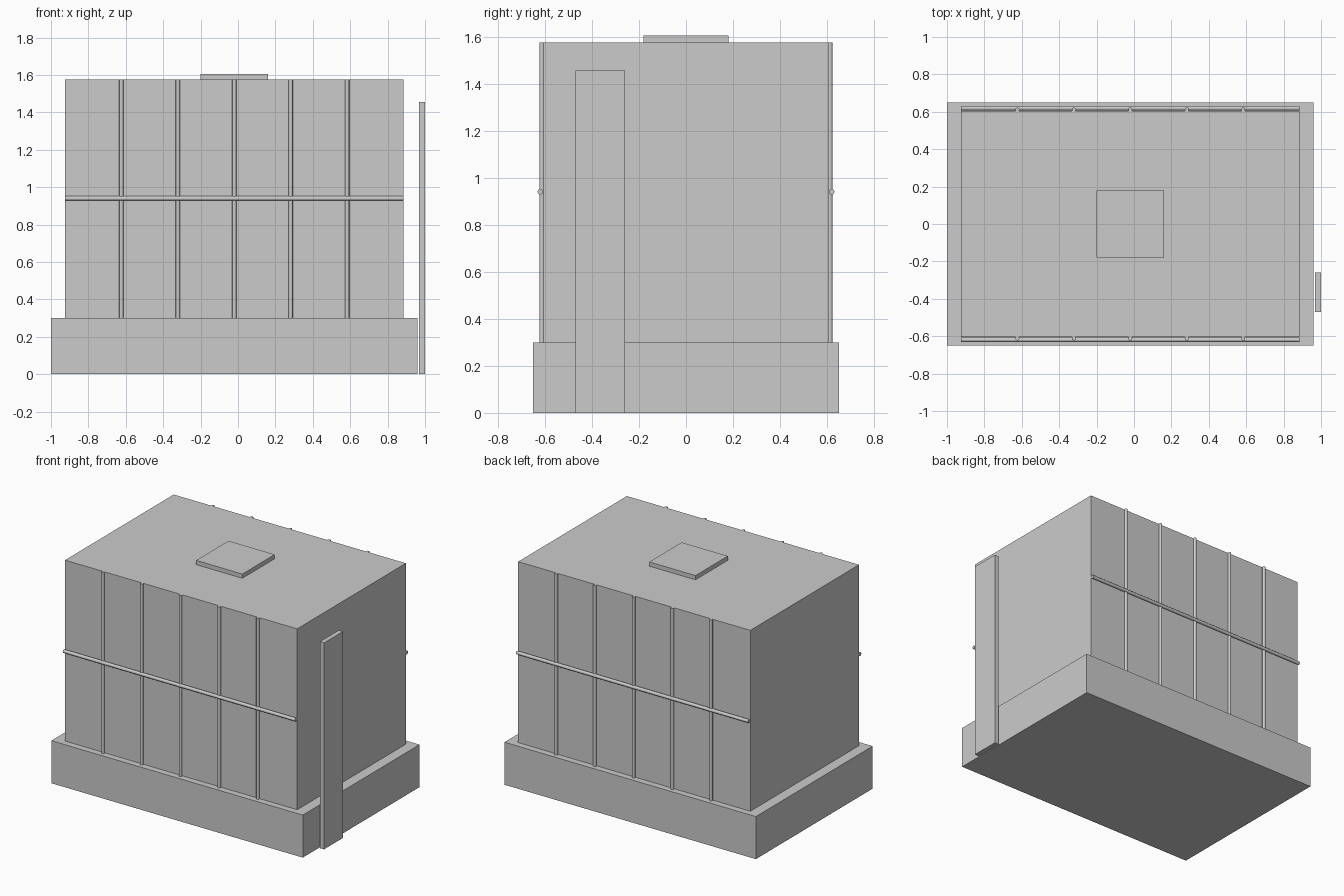
import bpy
import math

if "Cube" in bpy.data.objects:
    bpy.data.objects.remove(bpy.data.objects["Cube"])

CX = -0.02          # centre of the tank along x
BODY_Z = (0.30, 1.575)


def box(name, x, y, z):
    """Box from (min, max) ranges."""
    bpy.ops.mesh.primitive_cube_add(size=1, location=[(r[0] + r[1]) / 2 for r in (x, y, z)])
    ob = bpy.context.object
    ob.name = name
    ob.scale = [r[1] - r[0] for r in (x, y, z)]
    bpy.ops.object.transform_apply(location=False, rotation=False, scale=True)
    return ob


def rod(name, centre, length, radius, along_x=False):
    """Round bar, upright or lying along x."""
    rot = (0, math.pi / 2, 0) if along_x else (0, 0, 0)
    bpy.ops.mesh.primitive_cylinder_add(vertices=12, radius=radius, depth=length,
                                        location=centre, rotation=rot)
    ob = bpy.context.object
    ob.name = name
    bpy.ops.object.shade_smooth_by_angle(angle=math.radians(40))
    return ob


# Plinth, main body and roof hatch
box("base", (-1.0, 0.96), (-0.65, 0.65), (0, 0.30))
box("body", (CX - 0.905, CX + 0.905), (-0.605, 0.605), BODY_Z)
box("roof_hatch", (CX - 0.18, CX + 0.18), (-0.18, 0.18), (1.575, 1.605))

# Upright panel beside the right end
box("side_panel", (0.967, 1.0), (-0.47, -0.26), (0, 1.455))

# Vertical ribs and one horizontal rail on front and back
mid_z = sum(BODY_Z) / 2
height = BODY_Z[1] - BODY_Z[0]
for label, side in (("front", -1), ("back", 1)):
    for i in range(5):
        rod(f"{label}_rib_{i + 1}", (CX + (i - 2) * 0.302, side * 0.612, mid_z), height, 0.011)
    rod(f"{label}_rail", (CX, side * 0.619, 0.94), 1.81, 0.012, along_x=True)
